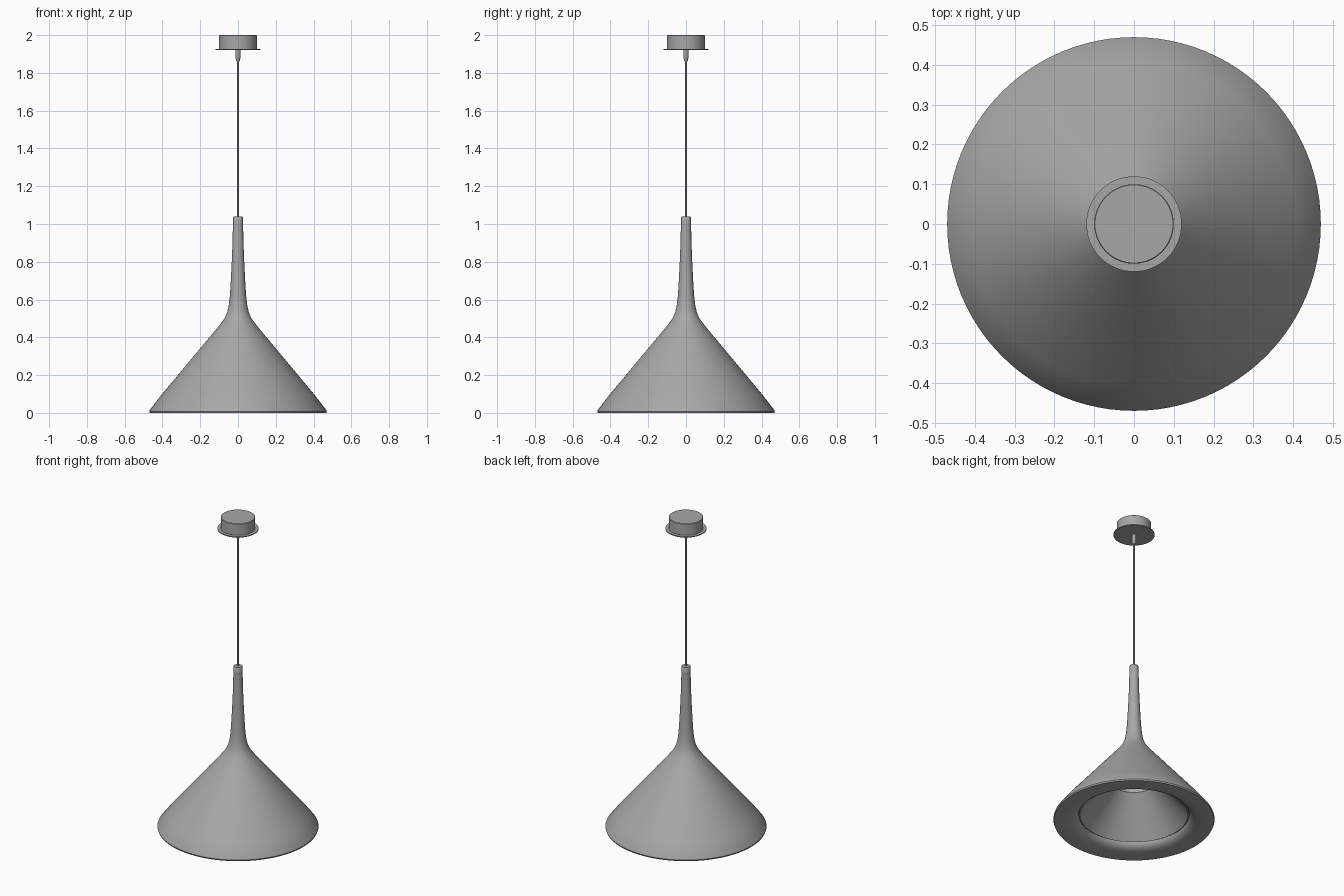
import bpy
import bmesh
import math

old = bpy.data.objects.get("Cube")
if old:
    bpy.data.objects.remove(old, do_unlink=True)

# One painted grey finish
grey = bpy.data.materials.new("satin_grey")
grey.use_nodes = True
colour = (0.39, 0.39, 0.39, 1)
grey.diffuse_color = colour
grey.node_tree.nodes["Principled BSDF"].inputs["Base Color"].default_value = colour


def lathe(name, profile, steps=64, angle=35):
    """Spin a (radius, height) profile around the z axis."""
    bm = bmesh.new()
    verts = [bm.verts.new((r, 0, z)) for r, z in profile]
    edges = [bm.edges.new(pair) for pair in zip(verts, verts[1:])]
    bmesh.ops.spin(bm, geom=verts + edges, cent=(0, 0, 0), axis=(0, 0, 1),
                   angle=math.tau, steps=steps, use_merge=False)
    bmesh.ops.remove_doubles(bm, verts=bm.verts, dist=0.0001)
    bmesh.ops.recalc_face_normals(bm, faces=bm.faces)
    mesh = bpy.data.meshes.new(name)
    bm.to_mesh(mesh)
    bm.free()
    mesh.materials.append(grey)
    obj = bpy.data.objects.new(name, mesh)
    bpy.context.collection.objects.link(obj)
    bpy.ops.object.select_all(action="DESELECT")
    obj.select_set(True)
    bpy.context.view_layer.objects.active = obj
    bpy.ops.object.shade_smooth_by_angle(angle=math.radians(angle))
    return obj


# Shade: flared skin, rim, rolled lip and a steep inner reflector as one shell
outer = [(0, 1.0), (0.027, 1.0), (0.029, 0.9), (0.033, 0.8), (0.038, 0.7),
         (0.043, 0.62), (0.049, 0.57), (0.057, 0.535), (0.069, 0.505),
         (0.088, 0.477), (0.112, 0.447), (0.142, 0.411), (0.18, 0.366),
         (0.255, 0.276), (0.332, 0.183), (0.41, 0.09), (0.468, 0.014)]
rim = [(0.47, 0.008), (0.467, 0.0), (0.40, 0.0), (0.37, 0.003),
       (0.35, 0.01), (0.336, 0.019), (0.327, 0.03), (0.323, 0.04)]
inner = [(0.316, 0.04), (0.315, 0.035), (0.125, 0.26), (0.125, 0.29), (0, 0.29)]
lathe("shade", outer + rim + inner, steps=96)

# Collar at the top of the neck
lathe("neck_collar", [(0, 0.99), (0.026, 0.99), (0.026, 1.037),
                      (0.024, 1.04), (0, 1.04)], steps=32)

# Suspension cable and its blunt strain relief
lathe("cable", [(0, 1.03), (0.005, 1.03), (0.005, 1.9), (0, 1.9)], steps=12)
lathe("cable_grip", [(0, 1.86), (0.008, 1.86), (0.011, 1.867),
                     (0.013, 1.89), (0.013, 1.924), (0, 1.924)], steps=24)

# Ceiling canopy: thin plate below a short drum
lathe("canopy_plate", [(0, 1.921), (0.12, 1.921), (0.12, 1.927), (0, 1.927)])
lathe("canopy_drum", [(0, 1.925), (0.1, 1.925), (0.1, 1.998),
                      (0.098, 2.0), (0, 2.0)])
